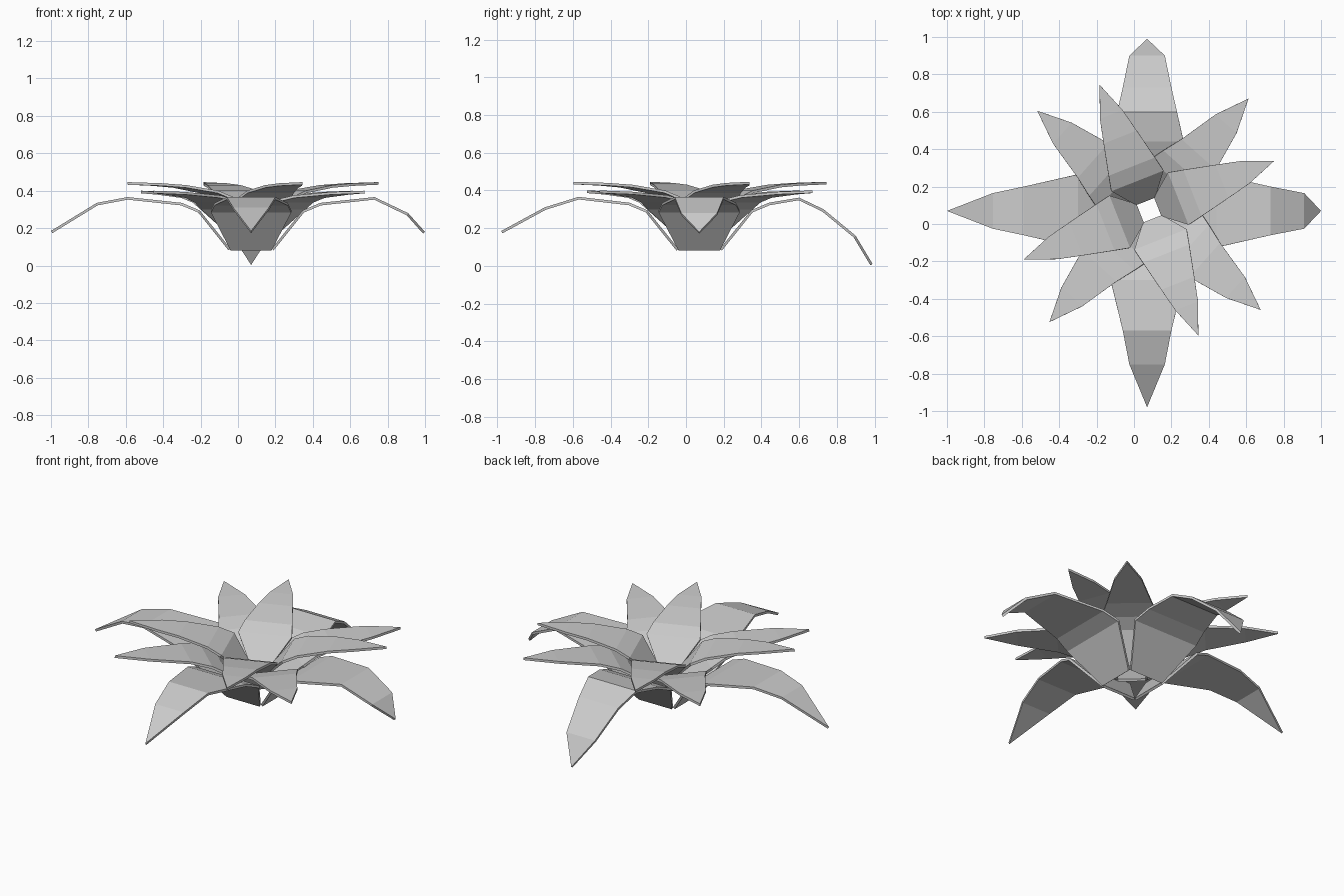
import bpy
import bmesh
from math import radians
from mathutils import Matrix, Vector

if "Cube" in bpy.data.objects:
    bpy.data.objects.remove(bpy.data.objects["Cube"])


def leaf(name, sections, tip, angle, centre):
    """Folded leaf blade: sections are (distance, half width, height)."""
    bm = bmesh.new()
    rows = [[bm.verts.new((r, s * w, z)) for s in (-1, 1)] for r, w, z in sections]
    for a, b in zip(rows, rows[1:]):
        bm.faces.new((a[0], b[0], b[1], a[1]))
    point = bm.verts.new((tip[0], 0, tip[1]))
    bm.faces.new((rows[-1][0], point, rows[-1][1]))
    bm.transform(Matrix.Translation(Vector((*centre, 0))) @ Matrix.Rotation(radians(angle), 4, 'Z'))
    mesh = bpy.data.meshes.new(name)
    bm.to_mesh(mesh)
    bm.free()
    obj = bpy.data.objects.new(name, mesh)
    bpy.context.collection.objects.link(obj)
    solid = obj.modifiers.new("thickness", 'SOLIDIFY')
    solid.thickness = 0.014
    solid.offset = -1
    return obj


# Outer drooping leaves share the lower cup, each bends its own way
cup = [(0.11, 0.11, 0.09), (0.275, 0.215, 0.295), (0.37, 0.195, 0.335)]
long_droop = [(0.66, 0.13, 0.366), (0.825, 0.095, 0.335)]
outer = {
    "outer_leaf_right": (0, [(0.66, 0.13, 0.366), (0.84, 0.095, 0.28)], (0.93, 0.18)),
    "outer_leaf_back": (90, [(0.53, 0.16, 0.362), (0.66, 0.13, 0.30), (0.83, 0.095, 0.16)], (0.92, 0.01)),
    "outer_leaf_left": (180, long_droop, (1.07, 0.185)),
    "outer_leaf_front": (270, [(0.64, 0.13, 0.366), (0.82, 0.095, 0.31)], (1.05, 0.185)),
}
for name, (angle, bend, tip) in outer.items():
    leaf(name, cup + bend, tip, angle, (0.07, 0.07))

# Middle and inner rings of flatter leaves
middle = [(0.075, 0.075, 0.16), (0.21, 0.175, 0.31), (0.29, 0.155, 0.35),
          (0.40, 0.123, 0.375), (0.62, 0.075, 0.393)]
inner = [(0.05, 0.055, 0.23), (0.168, 0.15, 0.365), (0.25, 0.133, 0.40),
         (0.42, 0.095, 0.43), (0.55, 0.065, 0.44)]
for i in range(4):
    leaf(f"middle_leaf_{i + 1}", middle, (0.80, 0.40), 48.3 + 90 * i, (0.08, 0.073))
    leaf(f"inner_leaf_{i + 1}", inner, (0.72, 0.446), 21.5 + 90 * i, (0.08, 0.074))
